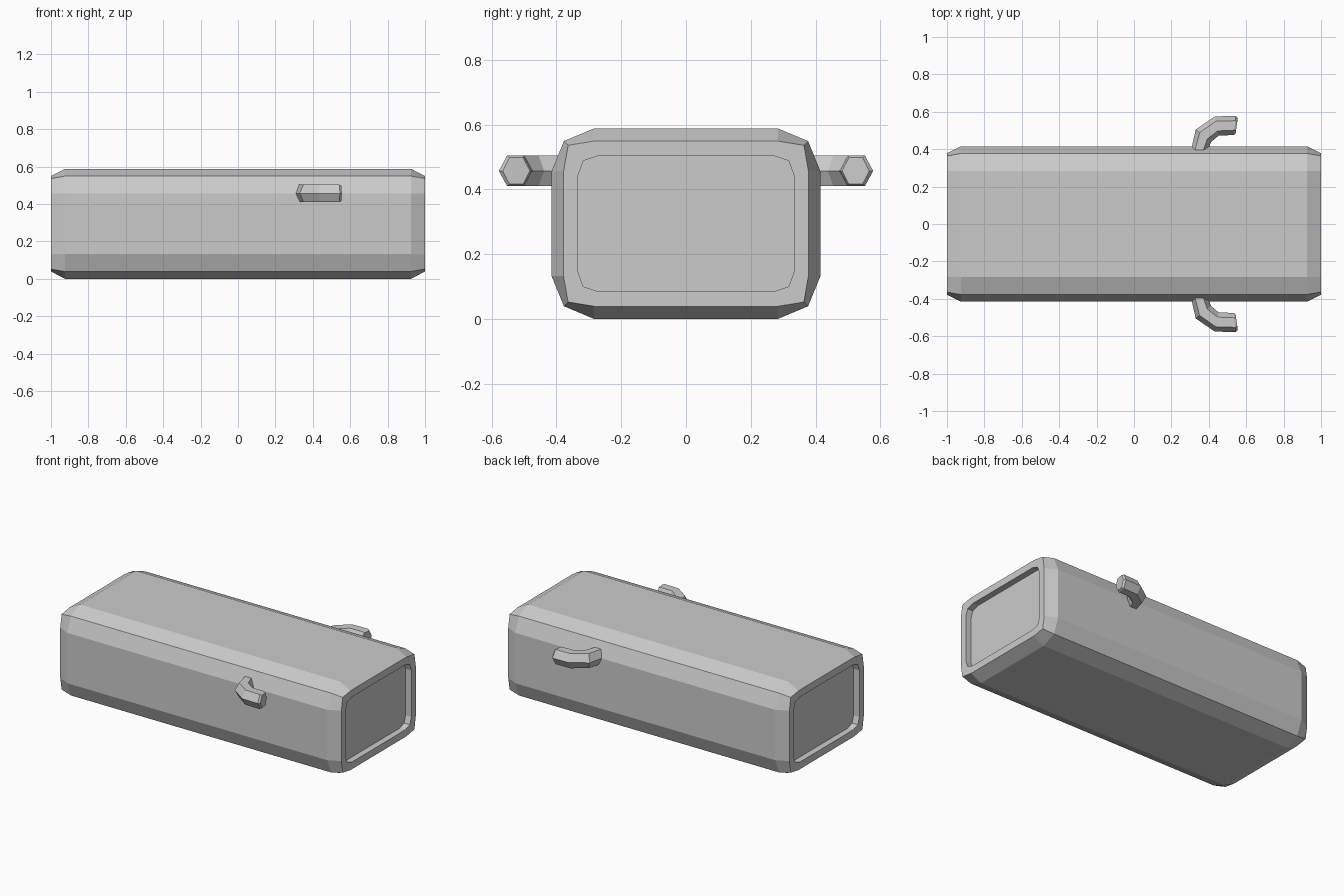
import bpy, bmesh

if "Cube" in bpy.data.objects:
    bpy.data.objects.remove(bpy.data.objects["Cube"])

CZ = 0.294  # height of the body axis


def make_object(name, rings):
    """Loft a closed flat-shaded solid through rings of points."""
    bm = bmesh.new()
    vs = [[bm.verts.new(p) for p in r] for r in rings]
    n = len(rings[0])
    for a, b in zip(vs, vs[1:]):
        for i in range(n):
            j = (i + 1) % n
            bm.faces.new((a[i], a[j], b[j], b[i]))
    bm.faces.new(vs[0])
    bm.faces.new(vs[-1])
    bmesh.ops.recalc_face_normals(bm, faces=bm.faces)
    me = bpy.data.meshes.new(name)
    bm.to_mesh(me)
    bm.free()
    ob = bpy.data.objects.new(name, me)
    bpy.context.collection.objects.link(ob)
    return ob


def section(x, corner):
    """Twelve-sided rounded rectangle from one corner's three points."""
    pts = []
    for sy, sz in ((1, 1), (-1, 1), (-1, -1), (1, -1)):
        q = corner if sy * sz > 0 else corner[::-1]
        pts += [(x, sy * y, CZ + sz * z) for y, z in q]
    return pts


# Body: bevelled box with a shallow recess in each end
FULL = [(0.415, 0.162), (0.377, 0.255), (0.284, 0.294)]
RIM = [(0.378, 0.162), (0.364, 0.242), (0.284, 0.255)]
HOLE = [(0.333, 0.150), (0.317, 0.194), (0.272, 0.209)]
half = [(0.925, FULL), (1.0, RIM), (1.0, HOLE), (0.96, HOLE)]
stations = [(-x, c) for x, c in reversed(half)] + half
make_object("body", [section(x, c) for x, c in stations])

# Side hooks: hexagonal bent tubes, each ring as (outer xy, inner xy, half height)
HOOK = [((0.297, 0.36), (0.380, 0.36), 0.047),
        ((0.330, 0.505), (0.412, 0.438), 0.047),
        ((0.432, 0.575), (0.452, 0.472), 0.047),
        ((0.545, 0.578), (0.532, 0.476), 0.047),
        ((0.555, 0.566), (0.543, 0.482), 0.041)]


def hook_ring(outer, inner, hz, side):
    cz = 0.457
    pts = []
    for t, s in ((0, 0), (0.25, 1), (0.75, 1), (1, 0), (0.75, -1), (0.25, -1)):
        x = outer[0] + (inner[0] - outer[0]) * t
        y = outer[1] + (inner[1] - outer[1]) * t
        pts.append((x, side * y, cz + s * hz))
    return pts


for name, side in (("hook_front", -1), ("hook_back", 1)):
    make_object(name, [hook_ring(o, i, h, side) for o, i, h in HOOK])
